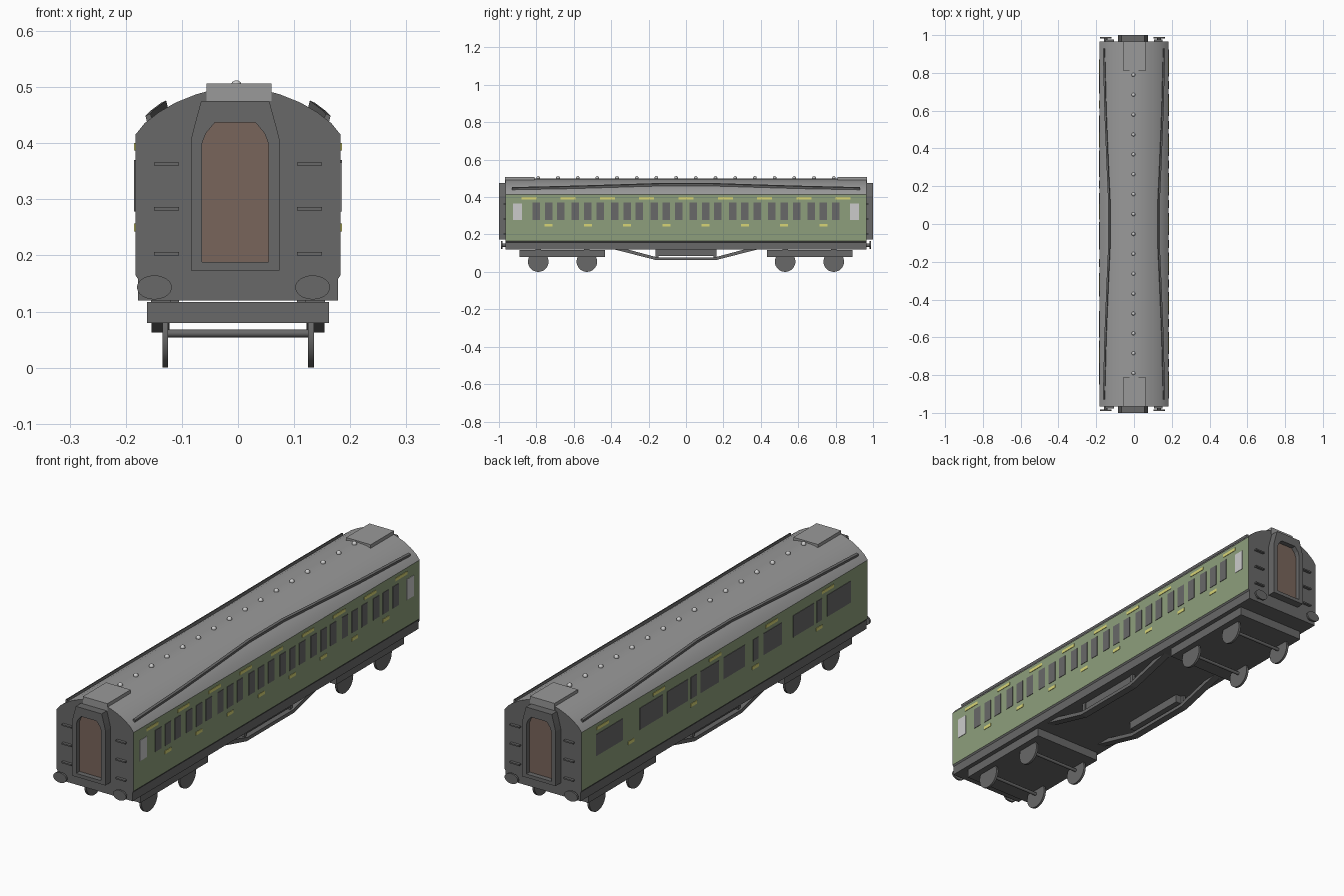
import bpy, bmesh, math
from mathutils import Matrix, Vector

if "Cube" in bpy.data.objects:
    bpy.data.objects.remove(bpy.data.objects["Cube"])


def mat(name, r, g, b):
    m = bpy.data.materials.new(name)
    m.diffuse_color = (r, g, b, 1)
    m.use_nodes = True
    m.node_tree.nodes["Principled BSDF"].inputs["Base Color"].default_value = m.diffuse_color
    return m


DARK = mat("dark grey", 0.14, 0.14, 0.14)
ROOF = mat("roof grey", 0.32, 0.32, 0.32)
GREEN = mat("coach green", 0.27, 0.345, 0.20)
YELLOW = mat("pale yellow", 0.68, 0.66, 0.18)
PALE = mat("pale grey", 0.6, 0.6, 0.6)
BROWN = mat("door brown", 0.19, 0.13, 0.105)


def finish(name, bm, mats, smooth=False):
    bmesh.ops.recalc_face_normals(bm, faces=bm.faces)
    me = bpy.data.meshes.new(name)
    bm.to_mesh(me)
    bm.free()
    for m in mats:
        me.materials.append(m)
    ob = bpy.data.objects.new(name, me)
    bpy.context.collection.objects.link(ob)
    if smooth:
        bpy.ops.object.select_all(action='DESELECT')
        ob.select_set(True)
        bpy.context.view_layer.objects.active = ob
        bpy.ops.object.shade_smooth_by_angle(angle=math.radians(32))
    return ob


def add_box(bm, x0, x1, y0, y1, z0, z1):
    m = Matrix.Translation(((x0 + x1) / 2, (y0 + y1) / 2, (z0 + z1) / 2))
    m = m @ Matrix.Diagonal((abs(x1 - x0), abs(y1 - y0), abs(z1 - z0), 1))
    bmesh.ops.create_cube(bm, size=1, matrix=m)


def boxes(name, dims, m):
    bm = bmesh.new()
    for d in dims:
        add_box(bm, *d)
    return finish(name, bm, [m])


def add_cyl(bm, centre, r, depth, axis, seg=24, sx=1, sz=1):
    rot = Matrix.Rotation(math.pi / 2, 4, 'Y' if axis == 'x' else 'X')
    m = Matrix.Translation(centre) @ Matrix.Diagonal((sx, 1, sz, 1)) @ rot
    bmesh.ops.create_cone(bm, cap_ends=True, segments=seg, radius1=r, radius2=r, depth=depth, matrix=m)


def add_prism(bm, pts, y0, y1):
    a = [bm.verts.new((x, y0, z)) for x, z in pts]
    b = [bm.verts.new((x, y1, z)) for x, z in pts]
    bm.faces.new(a)
    bm.faces.new(b)
    for i in range(len(pts)):
        j = (i + 1) % len(pts)
        bm.faces.new((a[i], a[j], b[j], b[i]))


# Body shell: solebar, green sides and arched roof in one section
half = [(0.178, 0.12), (0.178, 0.158), (0.183, 0.165), (0.183, 0.415), (0.166, 0.436),
        (0.140, 0.456), (0.110, 0.473), (0.075, 0.487), (0.038, 0.497)]
section = half + [(0, 0.5)] + [(-x, z) for x, z in reversed(half)]
bm = bmesh.new()
add_prism(bm, section, -0.965, 0.965)
bmesh.ops.recalc_face_normals(bm, faces=bm.faces)
for f in bm.faces:
    z = f.calc_center_median().z
    if abs(f.normal.y) < 0.5:
        f.material_index = 2 if z > 0.415 else (1 if z > 0.165 else 0)
finish("coach_body", bm, [DARK, GREEN, ROOF], True)


# Thin plates for windows and painted bars on a side
def plates(name, side, centres, width, z0, z1, m):
    boxes(name, [(side * 0.181, side * 0.185, c - width / 2, c + width / 2, z0, z1) for c in centres], m)


# Compartment side (+x)
doors = [-0.735 + 0.21 * i for i in range(8)]
plates("compartment_windows", 1, [d + k * 0.066 for d in doors for k in (-1, 0, 1)], 0.04, 0.278, 0.37, DARK)
plates("frosted_windows", 1, [-0.901, 0.901], 0.048, 0.278, 0.366, PALE)
plates("upper_yellow_bars", 1, [-0.84 + 0.21 * i for i in range(9)], 0.08, 0.387, 0.40, YELLOW)
plates("lower_yellow_bars", 1, doors, 0.043, 0.243, 0.257, YELLOW)

# Corridor side (-x)
spans = [(0.87, 0.69), (0.575, 0.42), (0.39, 0.25), (0.23, 0.19), (0.165, 0.04), (0.01, -0.135),
         (-0.19, -0.225), (-0.26, -0.385), (-0.46, -0.60), (-0.62, -0.655), (-0.69, -0.85)]
boxes("corridor_windows", [(-0.185, -0.181, b, a, 0.278, 0.37) for a, b in spans], DARK)
plates("corridor_upper_bars", -1, [0.825 - 0.38 * i for i in range(5)], 0.08, 0.387, 0.40, YELLOW)
plates("corridor_lower_bars", -1, [0.632, 0.21, -0.207, -0.637], 0.043, 0.243, 0.257, YELLOW)

# Curved rain strips on the roof, swept as a small box section
path = [(-0.93, 0.158, 0.445), (-0.6, 0.150, 0.453), (-0.3, 0.138, 0.462), (-0.12, 0.130, 0.468),
        (0.12, 0.130, 0.468), (0.3, 0.138, 0.462), (0.6, 0.150, 0.453), (0.93, 0.158, 0.445)]
bm = bmesh.new()
for s in (-1, 1):
    prev = None
    for y, x, z in path:
        ring = [bm.verts.new((s * (x + dx), y, z + dz))
                for dx, dz in ((-0.006, -0.008), (0.003, -0.012), (0.007, 0.004), (-0.002, 0.008))]
        if prev:
            for i in range(4):
                bm.faces.new((prev[i], prev[(i + 1) % 4], ring[(i + 1) % 4], ring[i]))
        else:
            bm.faces.new(ring)
        prev = ring
    bm.faces.new(prev)
finish("rain_strips", bm, [DARK])

# Roof end hatches and the row of dome vents
boxes("roof_hatches", [(-0.056, 0.06, s * 0.81, s * 0.967, 0.475, 0.506) for s in (-1, 1)], ROOF)
bm = bmesh.new()
for i in range(16):
    bmesh.ops.create_uvsphere(bm, u_segments=12, v_segments=8, radius=0.01,
                              matrix=Matrix.Translation((-0.003, -0.79 + 0.1053 * i, 0.502)))
finish("roof_vents", bm, [PALE], True)

# Gangway frames with a recessed door at each end
outer = [(-0.079, 0.173), (0.079, 0.173), (0.079, 0.406), (0.073, 0.43), (0.061, 0.474),
         (-0.061, 0.474), (-0.073, 0.43), (-0.079, 0.406)]
inner = [(-0.059, 0.188), (0.059, 0.188), (0.059, 0.40), (0.052, 0.418), (0.036, 0.437),
         (-0.036, 0.437), (-0.052, 0.418), (-0.059, 0.40)]
frame, door = bmesh.new(), bmesh.new()
for s in (-1, 1):
    loops = [[frame.verts.new((x - 0.005, s * y, z)) for x, z in p]
             for p, y in ((outer, 0.963), (outer, 1.0), (inner, 1.0), (inner, 0.963))]
    for a, b in zip(loops, loops[1:] + loops[:1]):
        for i in range(8):
            j = (i + 1) % 8
            frame.faces.new((a[i], a[j], b[j], b[i]))
    add_prism(door, [(x - 0.005, z) for x, z in inner], s * 0.96, s * 0.978)
finish("gangway_frames", frame, [DARK])
finish("gangway_doors", door, [BROWN])

# End steps
boxes("end_steps", [(sx * 0.105, sx * 0.15, s * 0.96, s * 0.977, z, z + 0.006)
                    for s in (-1, 1) for sx in (-1, 1) for z in (0.20, 0.28, 0.36)], DARK)

# Oval buffers
bm = bmesh.new()
for s in (-1, 1):
    for x in (-0.149, 0.133):
        add_cyl(bm, (x, s * 0.972, 0.143), 0.01, 0.03, 'y', 12)
        add_cyl(bm, (x, s * 0.986, 0.143), 0.031, 0.008, 'y', 32, 1, 0.69)
finish("buffers", bm, [DARK], True)

# Bogie frames with support pads, wheels and axles
boxes("bogie_frames", [(-0.162, 0.162, s * 0.433, s * 0.89, 0.08, 0.117) for s in (-1, 1)], DARK)
axles = (-0.79, -0.53, 0.53, 0.79)
boxes("bogie_pads", [(sx * 0.12, sx * 0.155, y - 0.015, y + 0.015, 0.11, 0.125)
                     for sx in (-1, 1) for y in axles], DARK)
wheels, rods = bmesh.new(), bmesh.new()
for y in axles:
    add_cyl(rods, (0, y, 0.061), 0.007, 0.25, 'x', 12)
    for s in (-1, 1):
        add_cyl(wheels, (s * 0.13, y, 0.055), 0.055, 0.01, 'x', 32)
finish("wheels", wheels, [DARK], True)
finish("axles", rods, [DARK], True)

# Underframe trusses with posts, and the equipment boxes between them
bm = bmesh.new()
lower = [(-0.39, 0.122), (-0.16, 0.063), (0.16, 0.063), (0.39, 0.122)]
upper = [(-0.32, 0.122), (-0.155, 0.078), (0.155, 0.078), (0.32, 0.122)]
for s in (-1, 1):
    rings = [[bm.verts.new((s * x, y, z)) for x, (y, z) in
              ((0.122, l), (0.154, l), (0.154, u), (0.122, u))] for l, u in zip(lower, upper)]
    for a, b in zip(rings, rings[1:]):
        for i in range(4):
            j = (i + 1) % 4
            bm.faces.new((a[i], a[j], b[j], b[i]))
    bm.faces.new(rings[0])
    bm.faces.new(rings[-1])
    for y in (-0.155, 0.155):
        add_box(bm, s * 0.132, s * 0.144, y - 0.008, y + 0.008, 0.07, 0.122)
finish("underframe_trusses", bm, [DARK])
boxes("equipment_boxes", [(s * 0.105, s * 0.14, -0.15, 0.15, 0.085, 0.122) for s in (-1, 1)], DARK)
